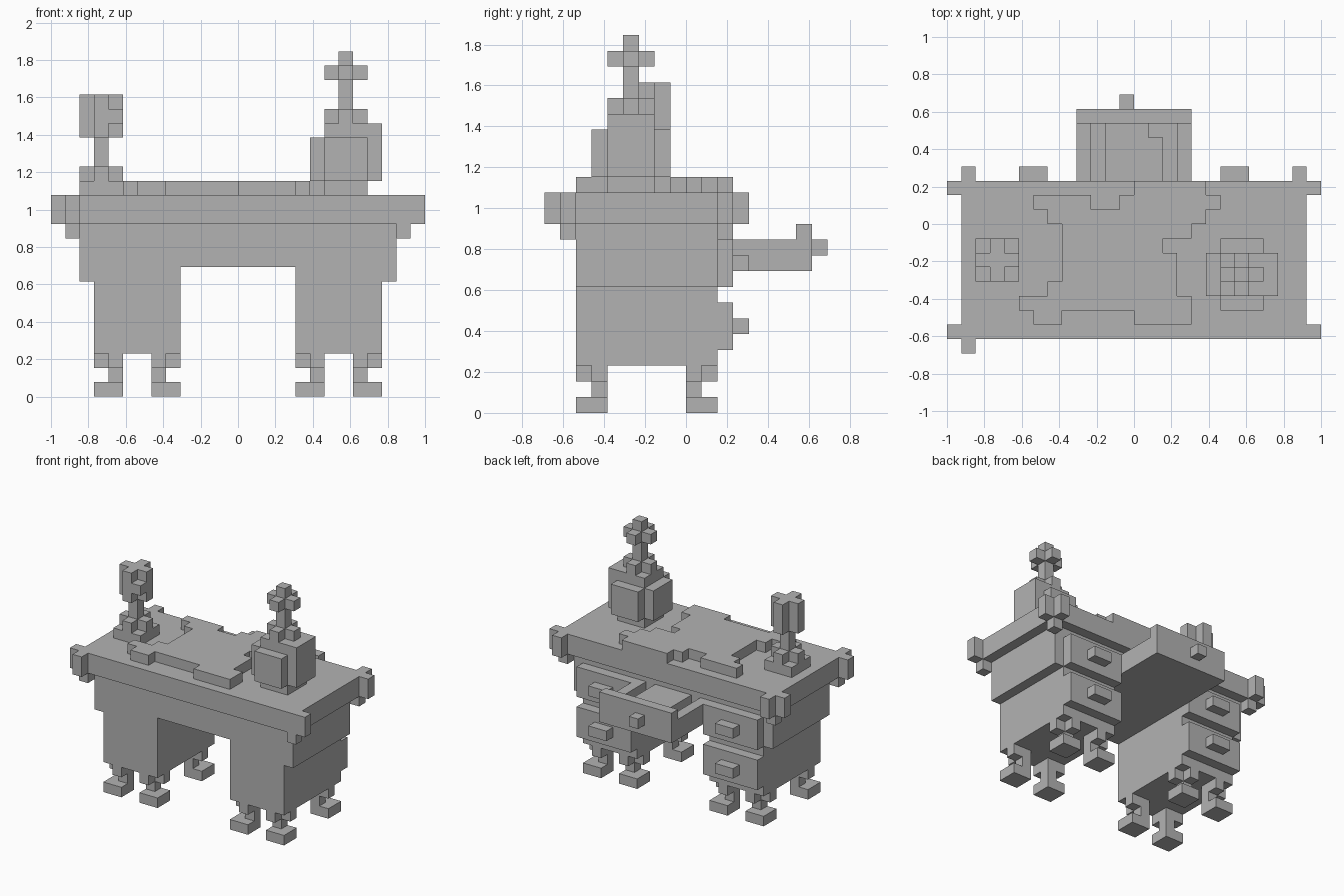
import bpy, bmesh
from mathutils import Vector
from itertools import product

UNIT = 2 / 26  # edge of one cube

cube = bpy.data.objects.get("Cube")
if cube:
    bpy.data.objects.remove(cube)

grey = bpy.data.materials.new("plain grey")
grey.use_nodes = True
grey.diffuse_color = (0.45, 0.45, 0.45, 1)
grey.node_tree.nodes["Principled BSDF"].inputs["Base Color"].default_value = grey.diffuse_color


def box(x, y, z):
    """Cells of a block given as (start, end) ranges."""
    return set(product(range(*x), range(*y), range(*z)))


def mirror(cells):
    """Cells plus their reflection across x = 0."""
    return cells | {(-1 - x, y, z) for x, y, z in cells}


def cross(x, y, z):
    """Plus-shaped layer around the centre cell x, y."""
    return box((x - 1, x + 2), (y, y + 1), z) | box((x, x + 1), (y - 1, y + 2), z)


def part(name, cells):
    """Join the cells into one clean shell."""
    bm = bmesh.new()
    for cell in cells:
        for axis, side in product(range(3), (0, 1)):
            neighbour = list(cell)
            neighbour[axis] += 2 * side - 1
            if tuple(neighbour) in cells:
                continue
            start = Vector(cell)
            start[axis] += side
            u, v = Vector(), Vector()
            u[(axis + 1) % 3] = v[(axis + 2) % 3] = 1
            ring = [start, start + u, start + u + v, start + v]
            if not side:
                ring.reverse()
            bm.faces.new([bm.verts.new(p * UNIT) for p in ring])
    bmesh.ops.remove_doubles(bm, verts=bm.verts, dist=UNIT / 100)
    bmesh.ops.dissolve_limit(bm, angle_limit=0.01, verts=bm.verts, edges=bm.edges)
    mesh = bpy.data.meshes.new(name)
    bm.to_mesh(mesh)
    bm.free()
    mesh.materials.append(grey)
    bpy.context.collection.objects.link(bpy.data.objects.new(name, mesh))


# Table top with corner brackets
top = box((-12, 12), (-8, 3), (12, 14)) | box((-12, -11), (-9, -8), (12, 14))
for y in (-8, 2):
    top |= mirror(box((12, 13), (y, y + 1), (12, 14)) | box((11, 12), (y, y + 1), (11, 12)))
top |= mirror(box((11, 12), (3, 4), (12, 14)))
part("table_top", top)

# Pedestals joined by the apron
body = mirror(box((4, 11), (-7, 2), (8, 12)) | box((4, 10), (-7, 2), (3, 8)))
part("desk_body", body | box((-4, 4), (-7, 2), (9, 12)))

# Closed side drawers with pulls
for label, z in (("lower", 4), ("upper", 8)):
    part(label + "_drawers", mirror(box((4, 10), (2, 3), (z, z + 3))))
    part(label + "_drawer_pulls", mirror(box((6, 8), (3, 4), (z + 1, z + 2))))

# Open centre drawer
part("centre_drawer", box((-4, 4), (2, 8), (9, 10))
     | mirror(box((3, 4), (2, 8), (10, 11)))
     | box((-4, 4), (7, 8), (10, 12)))
part("centre_drawer_knob", box((-1, 0), (8, 9), (10, 11)))
part("drawer_papers", box((-2, 2), (2, 6), (10, 11)) | box((-2, 1), (6, 7), (10, 11)))

# Legs: flat foot, thin ankle, stepped bracket turned towards the pedestal centre
for (fx, ax, ox), (fy, ay, oy) in product(((4, 5, 4), (8, 8, 9)), ((-7, -6, -7), (0, 0, 1))):
    leg = box((fx, fx + 2), (fy, fy + 2), (0, 1))
    leg |= box((ax, ax + 1), (ay, ay + 1), (1, 3)) | {(ox, ay, 2), (ax, oy, 2)}
    part(("front" if fy < 0 else "back") + "_legs", mirror(leg))

# Ragged sheet lying on the desk, one run per row
runs = [(-7, -7, -5), (-7, 0, 4), (-6, -8, 4), (-5, -6, 3), (-4, -5, 3), (-3, -5, 3),
        (-2, -5, 2), (-1, -5, 4), (0, -6, 5), (1, -7, -3), (1, -1, 6), (2, 0, 5)]
sheet = set()
for y, a, b in runs:
    sheet |= box((a, b), (y, y + 1), (14, 15))
part("desk_sheet", sheet)

# Candlestick
part("candlestick_base", box((-11, -8), (-4, -1), (14, 15)) | cross(-10, -3, (15, 16)))
part("candlestick_stem", box((-10, -9), (-3, -2), (16, 18)))
part("candlestick_head", cross(-10, -3, (18, 21)) | {(-9, -4, 19)})

# Round bottle with stepped shoulders, neck and cross-shaped stopper
part("bottle_body", box((6, 9), (-5, -2), (14, 19)) | box((6, 9), (-6, -1), (15, 18))
     | box((5, 6), (-5, -2), (15, 18)) | box((9, 10), (-5, -2), (15, 19)))
part("bottle_shoulder", cross(7, -4, (19, 20)))
part("bottle_neck", box((7, 8), (-4, -3), (20, 24)))
part("bottle_stopper", cross(7, -4, (22, 23)))
